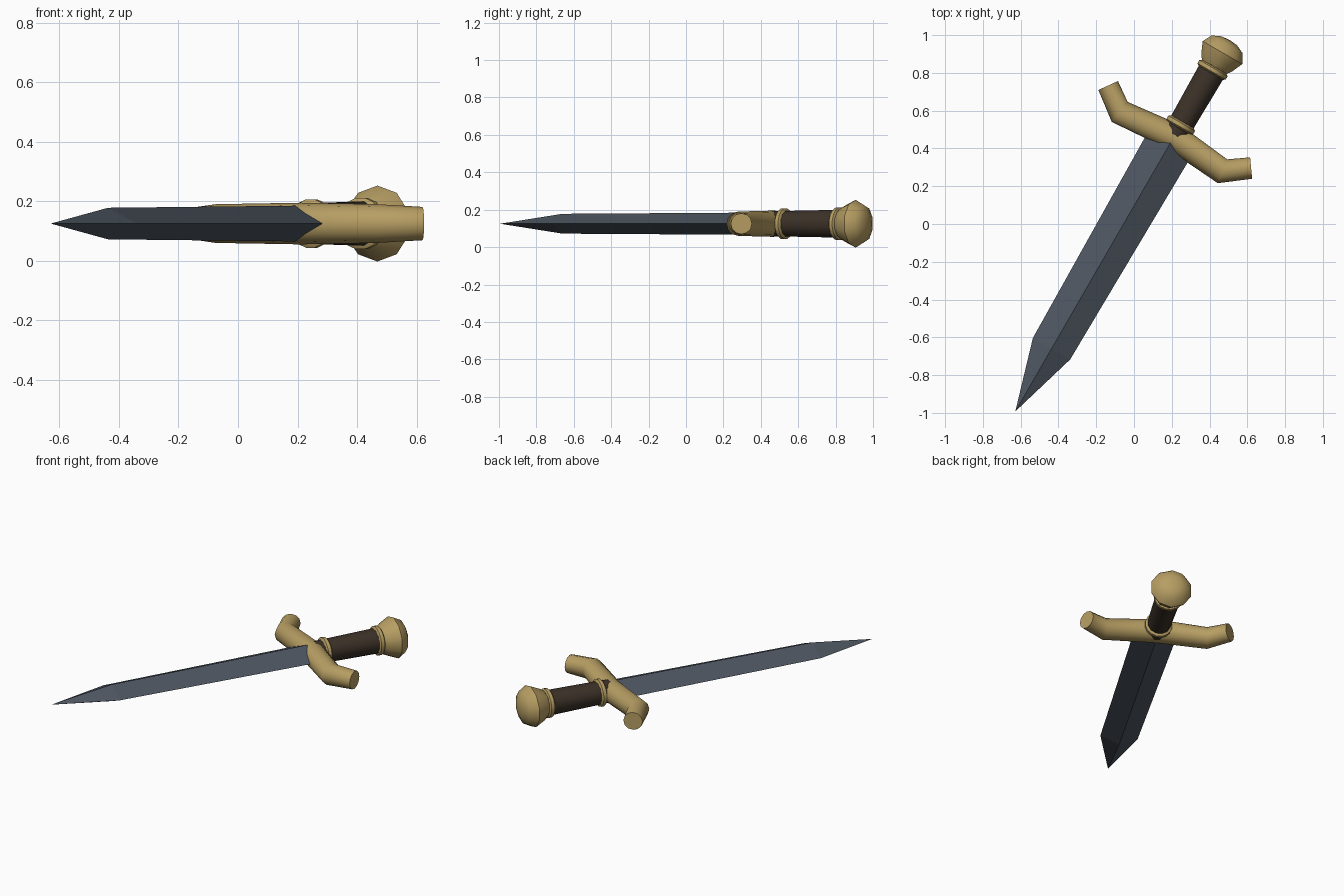
import bpy, bmesh, math
from mathutils import Matrix

if "Cube" in bpy.data.objects:
    bpy.data.objects.remove(bpy.data.objects["Cube"])

# Sword is modelled along +Y (pommel end), then turned 30 degrees and laid flat
PLACE = Matrix.Translation((-0.0416, 0.024, 0.125)) @ Matrix.Rotation(math.radians(-30), 4, 'Z')


def material(name, color):
    m = bpy.data.materials.new(name)
    m.diffuse_color = (*color, 1)
    m.use_nodes = True
    m.node_tree.nodes["Principled BSDF"].inputs["Base Color"].default_value = m.diffuse_color
    return m


GOLD = material("brass", (0.47, 0.34, 0.125))
STEEL = material("dark_steel", (0.075, 0.093, 0.117))
LEATHER = material("dark_leather", (0.045, 0.031, 0.021))


def loft(name, rings, mat, smooth=True):
    """Skin a list of equal-length point rings, capping both ends."""
    bm = bmesh.new()
    loops = [[bm.verts.new(p) for p in ring] for ring in rings]
    n = len(loops[0])
    for a, b in zip(loops, loops[1:]):
        for i in range(n):
            j = (i + 1) % n
            bm.faces.new((a[i], a[j], b[j], b[i]))
    bm.faces.new(loops[0])
    bm.faces.new(loops[-1])
    bmesh.ops.remove_doubles(bm, verts=bm.verts, dist=0.0002)
    bmesh.ops.recalc_face_normals(bm, faces=bm.faces)
    mesh = bpy.data.meshes.new(name)
    bm.to_mesh(mesh)
    bm.free()
    mesh.transform(PLACE)
    mesh.materials.append(mat)
    ob = bpy.data.objects.new(name, mesh)
    bpy.context.collection.objects.link(ob)
    if smooth:
        bpy.ops.object.select_all(action='DESELECT')
        ob.select_set(True)
        bpy.context.view_layer.objects.active = ob
        bpy.ops.object.shade_smooth_by_angle(angle=math.radians(50))
    return ob


def lathe(name, profile, mat, sides=12):
    """Turn (position along sword, radius) pairs around the sword axis."""
    ang = [math.tau * (i + 0.5) / sides for i in range(sides)]
    return loft(name, [[(r * math.cos(a), y, r * math.sin(a)) for a in ang]
                       for y, r in profile], mat)


# Blade: diamond section tapering to a point
def diamond(y, w, h):
    return [(w, y, 0), (0, y, h), (-w, y, 0), (0, y, -h)]


loft("blade", [diamond(-1.172, 0.0005, 0.0005), diamond(-0.79, 0.114, 0.053),
               diamond(0.48, 0.132, 0.060)], STEEL, smooth=False)

# Crossguard: each station is (inner x, y), (outer x, y), half height
half = [((0.404, 0.613), (0.470, 0.520), 0.056),
        ((0.304, 0.543), (0.324, 0.409), 0.065)]
stations = half + [((0, 0.577), (0, 0.433), 0.070)]
stations += [((-a[0], a[1]), (-b[0], b[1]), h) for a, b, h in reversed(half)]


def guard_ring(a, b, h, sides=12):
    ring = []
    for i in range(sides):
        t = math.tau * i / sides
        k = (1 + math.cos(t)) / 2
        ring.append((b[0] + (a[0] - b[0]) * k, b[1] + (a[1] - b[1]) * k, h * math.sin(t)))
    return ring


loft("crossguard", [guard_ring(*s) for s in stations], GOLD)

# Grip and its two collars
lathe("grip", [(0.50, 0.069), (0.935, 0.077)], LEATHER)
for name, y, r in (("lower_collar", 0.578, 0.083), ("upper_collar", 0.915, 0.088)):
    lathe(name, [(y - 0.02, r - 0.014), (y - 0.01, r), (y + 0.01, r),
                 (y + 0.02, r - 0.014)], GOLD, 16)

# Faceted round pommel
lathe("pommel", [(0.92, 0.068), (0.955, 0.097), (1.02, 0.1275), (1.07, 0.100),
                 (1.092, 0.050), (1.097, 0.0)], GOLD, 10)
